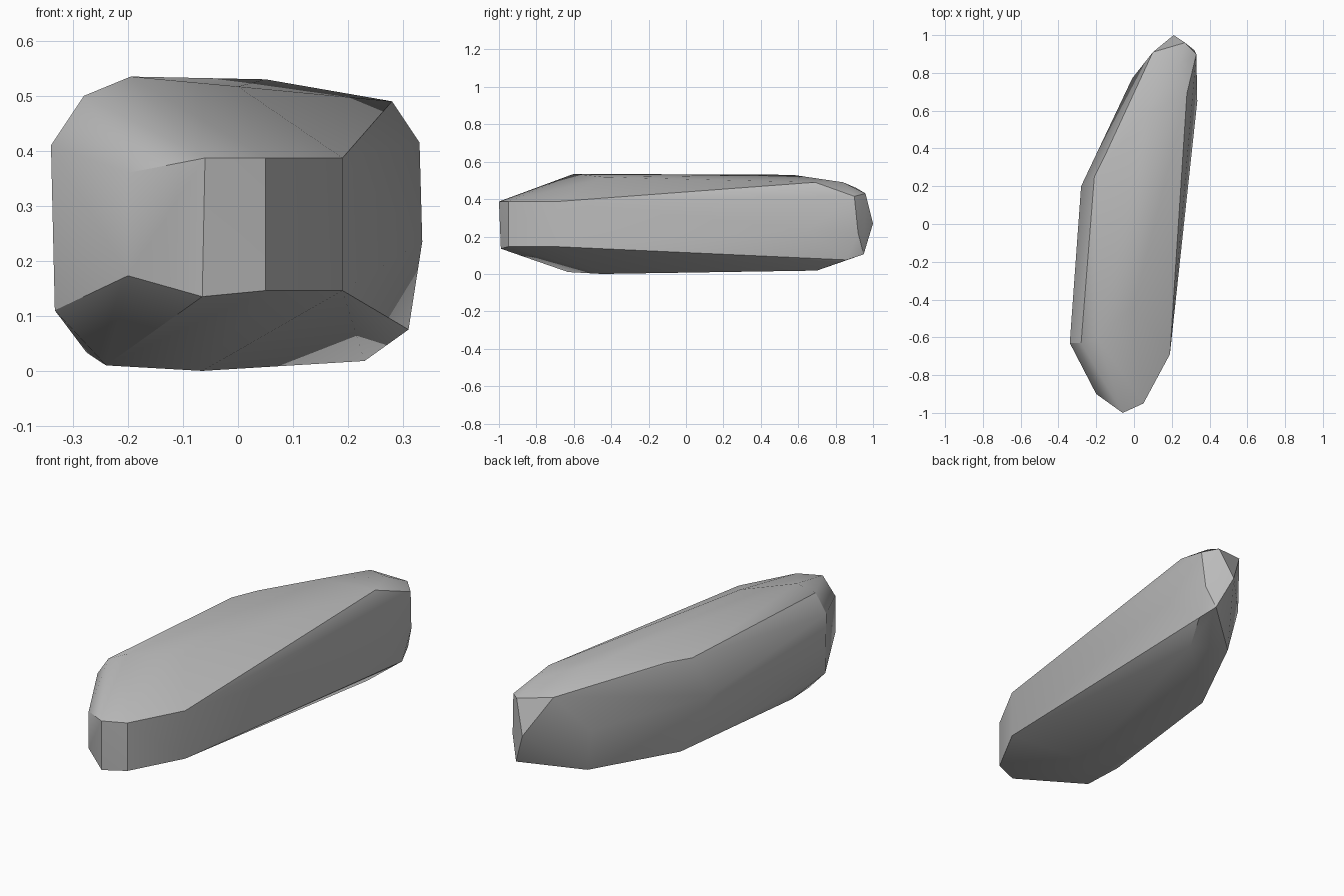
import bpy
import bmesh
import math

# Remove the default object
default_cube = bpy.data.objects.get("Cube")
if default_cube:
    bpy.data.objects.remove(default_cube, do_unlink=True)


def make_material(name, colour):
    material = bpy.data.materials.new(name)
    material.use_nodes = True
    material.diffuse_color = colour
    shader = material.node_tree.nodes["Principled BSDF"]
    shader.inputs["Base Color"].default_value = colour
    shader.inputs["Roughness"].default_value = .9
    return material


def make_hull(name, outlines, material):
    """Wrap a tight faceted skin around a set of outline corners."""
    bm = bmesh.new()
    for outline in outlines:
        for corner in outline:
            bm.verts.new(corner)
    result = bmesh.ops.convex_hull(bm, input=bm.verts[:])
    unused = set(result["geom_interior"]) | set(result["geom_unused"])
    loose = [item for item in unused if isinstance(item, bmesh.types.BMVert)]
    bmesh.ops.delete(bm, geom=loose, context="VERTS")
    bmesh.ops.recalc_face_normals(bm, faces=bm.faces[:])
    mesh = bpy.data.meshes.new(name)
    bm.to_mesh(mesh)
    bm.free()
    mesh.materials.append(material)
    rock = bpy.data.objects.new(name, mesh)
    bpy.context.collection.objects.link(rock)
    return rock


# Chipped front nose: upper and lower rims of the upright facets
nose_upper = [(-.2, -.9, .36), (-.06, -1, .387), (.05, -.95, .387), (.19, -.69, .387)]
nose_lower = [(-.2, -.9, .173), (-.065, -.99, .135), (.05, -.95, .146), (.19, -.69, .146)]

# Flat crown along the top
crown = [(-.195, -.6, .535), (0, -.43, .517), (-.28, -.63, .5), (-.21, .25, .49),
         (-.15, .37, .495), (.05, .57, .53), (.28, .69, .49), (.24, .84, .49)]

# Bulging flanks on both sides
flanks = [(-.34, -.63, .41), (-.333, -.63, .11), (-.28, .2, .3),
          (-.01, .77, .27), (.335, .65, .235)]

# Rounded tail
tail = [(.1, .91, .46), (.33, .9, .415), (.27, .96, .43), (.21, 1, .27),
        (.32, .92, .22), (.28, .95, .105), (.31, .86, .075)]

# Underside
underside = [(-.275, -.45, .033), (-.24, -.63, .01), (-.065, -.45, 0),
             (-.18, .3, .03), (.03, .74, .05), (.23, .7, .018)]

stone = make_material("grey stone", (.5, .5, .5, 1))
rock = make_hull("rock", [nose_upper, nose_lower, crown, flanks, tail, underside], stone)

# Soft facets with crisp ridges
bpy.ops.object.select_all(action="DESELECT")
rock.select_set(True)
bpy.context.view_layer.objects.active = rock
bpy.ops.object.shade_smooth_by_angle(angle=math.radians(30))
